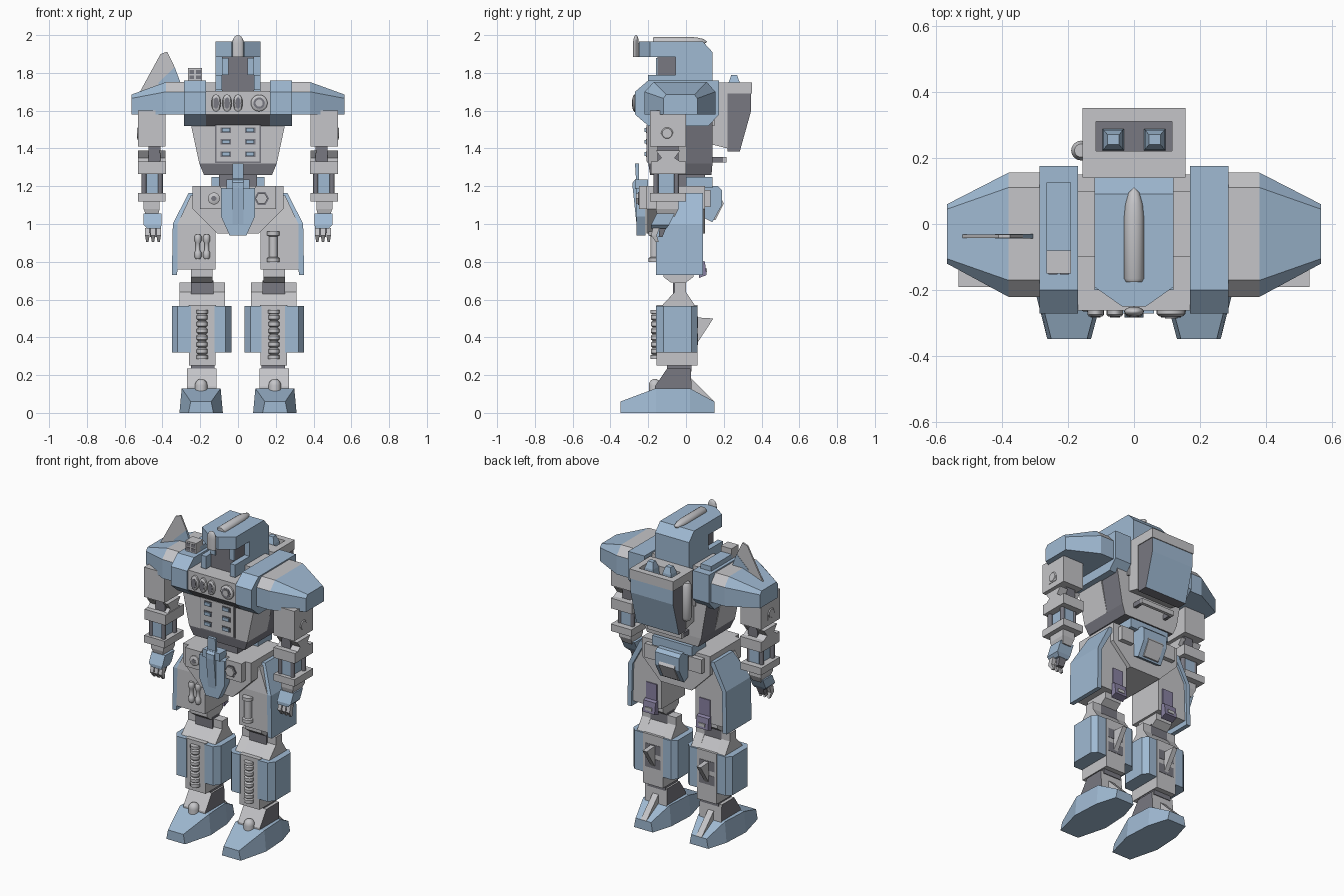
import bpy, bmesh, math
from mathutils import Vector


def material(name, rgb):
    m = bpy.data.materials.new(name)
    m.diffuse_color = (*rgb, 1)
    return m


BLUE = material("pale_blue", (0.35, 0.49, 0.65))
GREY = material("light_grey", (0.56, 0.56, 0.58))
DARK = material("dark_grey", (0.19, 0.19, 0.22))
PURPLE = material("muted_purple", (0.25, 0.22, 0.36))


def loft(name, mat, rings, mir=False, smooth=False, rule=None):
    """Skin closed rings of 3D points, cap both ends, optionally mirror in x.
    rule = (second material, test on face centre)."""
    bm = bmesh.new()
    for s in ((1, -1) if mir else (1,)):
        vs = [[bm.verts.new((p[0] * s, p[1], p[2])) for p in r] for r in rings]
        n = len(rings[0])
        for a, b in zip(vs, vs[1:]):
            for i in range(n):
                j = (i + 1) % n
                bm.faces.new((a[i], a[j], b[j], b[i]))
        bm.faces.new(vs[0][::-1])
        bm.faces.new(vs[-1])
    bmesh.ops.recalc_face_normals(bm, faces=bm.faces)
    if rule:
        for f in bm.faces:
            c = f.calc_center_median()
            f.material_index = int(rule[1](Vector((abs(c.x), c.y, c.z))))
    me = bpy.data.meshes.new(name)
    bm.to_mesh(me)
    bm.free()
    me.materials.append(mat)
    if rule:
        me.materials.append(rule[0])
    ob = bpy.data.objects.new(name, me)
    bpy.context.collection.objects.link(ob)
    if smooth:
        bpy.ops.object.select_all(action='DESELECT')
        ob.select_set(True)
        bpy.context.view_layer.objects.active = ob
        bpy.ops.object.shade_smooth_by_angle(angle=math.radians(40))
    return ob


def rects(name, mat, secs, mir=False, **k):
    """Stack of rectangles (z, x0, x1, y0, y1)."""
    return loft(name, mat, [[(a, c, z), (b, c, z), (b, d, z), (a, d, z)]
                            for z, a, b, c, d in secs], mir, **k)


def box(name, mat, x0, x1, y0, y1, z0, z1, mir=False, **k):
    return rects(name, mat, [(z0, x0, x1, y0, y1), (z1, x0, x1, y0, y1)], mir, **k)


def prism(name, mat, axis, pts, a, b, mir=False, **k):
    """Extrude a 2D outline along x (y,z points), y (x,z) or z (x,y)."""
    def put(p, h):
        q = list(p)
        q.insert('xyz'.index(axis), h)
        return q
    return loft(name, mat, [[put(p, h) for p in pts] for h in (a, b)], mir, **k)


def lathe(name, mat, axis, c, prof, n=16, mir=False, wide=(1, 1), smooth=True):
    """Turned part: profile of (radius, height) about an axis through c."""
    rings = []
    for r, h in prof:
        ring = []
        for i in range(n):
            t = 2 * math.pi * i / n
            q = [r * wide[0] * math.cos(t), r * wide[1] * math.sin(t)]
            q.insert('xyz'.index(axis), h)
            ring.append([u + v for u, v in zip(q, c)])
        rings.append(ring)
    return loft(name, mat, rings, mir, smooth)


def dome(r, h0, h1, tip):
    """Profile of a rod with a rounded far end."""
    return [(r, h0)] + [(max(r * math.cos(t), .001), h1 + tip * math.sin(t))
                        for t in [math.pi / 2 * i / 5 for i in range(6)]]


# --- head ---
prism("helmet_brow", BLUE, 'z', [(-.12, .05), (.12, .05), (.12, -.19), (.035, -.25),
                                 (-.035, -.25), (-.12, -.19)], 1.885, 1.965)
prism("helmet_back", BLUE, 'x', [(-.055, 1.70), (-.055, 1.965), (.09, 1.965),
                                 (.14, 1.91), (.14, 1.70)], -.12, .12)
box("face", DARK, -.085, .085, -.15, -.05, 1.70, 1.89)
box("jaw_guard", BLUE, .085, .12, -.2, -.05, 1.71, 1.79, True)
box("face_cheek", BLUE, .05, .084, -.158, -.15, 1.79, 1.88, True)
box("collar_tab", GREY, .12, .17, -.1, .1, 1.70, 1.75, True)
lathe("top_crest", GREY, 'y', (0, 0, 1.965), [(.024, -.175), (.03, -.165), (.03, .02),
      (.026, .06), (.016, .095), (.001, .11)], 16, wide=(1, .85))
lathe("front_crest", GREY, 'z', (0, -.265, 0), dome(.03, 1.885, 1.955, .045), 16, wide=(1, .5))

# --- chest ---
prism("chest_core", GREY, 'x', [(-.2, 1.52), (-.262, 1.58), (-.262, 1.705), (.15, 1.705),
                                (.15, 1.52)], -.17, .17, rule=(DARK, lambda c: c.z < 1.56))
prism("chest_block", BLUE, 'x', [(-.2, 1.52), (-.27, 1.58), (-.27, 1.70), (-.2, 1.76),
                                 (.175, 1.76), (.175, 1.58), (.12, 1.52)], .17, .285, True)


def octo(x, y0, y1, t0, t1, zm, zt):
    return [(x, y0, 1.58), (x, y0, zm), (x, t0, zt), (x, t1, zt), (x, y1, zm), (x, y1, 1.58)]


loft("shoulder", BLUE, [octo(.28, -.22, .155, -.17, .11, 1.70, 1.752),
                        octo(.38, -.22, .155, -.17, .11, 1.70, 1.752),
                        octo(.565, -.12, .06, -.105, .045, 1.665, 1.685)], True,
     rule=(GREY, lambda c: c.z > 1.7 and c.x < .38))
for i in range(3):
    x = -.116 + .058 * i
    lathe("oblong_ring", GREY, 'y', (x, -.262, 1.64), [(.5, .002), (.5, -.012), (.4, -.018)],
          20, wide=(.05, .092))
    lathe("oblong_slot", DARK, 'y', (x, -.28, 1.64), [(.3, .002), (.3, -.002)], 16, wide=(.05, .1))
lathe("round_lamp_rim", GREY, 'y', (.112, -.262, 1.64), [(.044, .002), (.044, -.01), (.034, -.018)], 20)
lathe("round_lamp_ring", DARK, 'y', (.112, -.28, 1.64), [(.03, .002), (.03, -.002)], 20)
lathe("round_lamp_hub", GREY, 'y', (.112, -.282, 1.64), [(.019, .002), (.019, -.003)], 16)
box("launcher", BLUE, -.265, -.19, -.145, .125, 1.75, 1.79)
box("launcher_muzzle", GREY, -.265, -.19, -.15, -.08, 1.75, 1.825)
for x in (-.245, -.21):
    for z in (1.777, 1.805):
        box("launcher_port", DARK, x - .013, x + .013, -.153, -.149, z - .01, z + .01)
prism("fin", GREY, 'y', [(-.53, 1.68), (-.41, 1.90), (-.375, 1.912), (-.335, 1.83), (-.42, 1.75),
                         (-.42, 1.68)], -.042, -.032)
prism("fin_root", BLUE, 'y', [(-.42, 1.68), (-.42, 1.75), (-.335, 1.83), (-.305, 1.75),
                              (-.305, 1.70)], -.044, -.03)

# --- torso ---
rects("torso_front", GREY, [(1.26, -.18, .18, -.19, 0), (1.32, -.205, .205, -.2, 0),
                            (1.53, -.25, .25, -.2, 0)], rule=(DARK, lambda c: c.z < 1.32 and c.y < -.05))
rects("torso_back", DARK, [(1.26, -.18, .18, 0, .135), (1.32, -.205, .205, 0, .14),
                           (1.58, -.25, .25, 0, .14)], rule=(GREY, lambda c: c.y > .12))
box("belly_panel", GREY, -.115, .115, -.208, -.19, 1.33, 1.525)
box("belly_rim", DARK, -.122, .122, -.204, -.19, 1.322, 1.528)
for x in (-.064, .064):
    for z in (1.37, 1.435, 1.497):
        box("button_base", DARK, x - .028, x + .028, -.212, -.206, z - .015, z + .015)
        box("button", BLUE, x - .022, x + .022, -.22, -.21, z - .01, z + .01)

# --- backpack ---
prism("pack_frame", GREY, 'x', [(.14, 1.42), (.14, 1.75), (.22, 1.75), (.22, 1.40)], -.155, .155)
prism("pack_body", DARK, 'x', [(.22, 1.385), (.22, 1.70), (.345, 1.70), (.345, 1.6), (.285, 1.385)],
      -.15, .15, rule=(BLUE, lambda c: c.y > .3 and c.z < 1.69))
for x0, x1, y0, y1 in ((-.155, -.115, .2, .35), (.115, .155, .2, .35),
                       (-.115, .115, .31, .35), (-.115, .115, .2, .205)):
    box("pack_rim", GREY, x0, x1, y0, y1, 1.69, 1.75)
rects("pack_thruster", BLUE, [(1.69, .03, .096, .222, .288), (1.75, .034, .092, .226, .284),
                              (1.79, .045, .08, .24, .27)], True)
lathe("pack_tube", GREY, 'z', (-.16, .222, 0), [(.02, 1.46), (.03, 1.48), (.03, 1.68), (.02, 1.7)])
box("pack_handle", GREY, -.12, .12, .195, .215, 1.325, 1.355)
box("pack_handle_arm", DARK, .1, .12, .13, .2, 1.325, 1.355, True)

# --- arms ---
box("upper_arm", GREY, .385, .53, -.19, 0, 1.41, 1.60, True)
lathe("arm_stud", GREY, 'x', (0, -.1, 1.48), [(.034, .52), (.034, .528), (.026, .535)], 16, True)
box("arm_side_plate", GREY, .52, .533, -.13, -.065, 1.445, 1.48, True)
box("elbow_core", DARK, .41, .475, -.15, -.04, 1.32, 1.42, True)
for x0, x1 in ((.385, .415), (.475, .53)):
    prism("elbow_fork", GREY, 'x', [(-.18, 1.27), (-.18, 1.31), (-.13, 1.35), (-.16, 1.39), (-.03, 1.39),
                                    (-.06, 1.35), (0, 1.31), (0, 1.27)], x0, x1, True)
box("forearm_top", GREY, .38, .53, -.185, 0, 1.265, 1.33, True)
for x in (.412, .498):
    for y in (-.16, -.05):
        lathe("forearm_rod", DARK, 'z', (x, y, 0), [(.014, 1.15), (.014, 1.27)], 10, True)
box("forearm_core", BLUE, .42, .488, -.165, -.04, 1.15, 1.27, True)
box("forearm_cuff", GREY, .385, .53, -.19, 0, 1.12, 1.165, True)
rects("wrist", GREY, [(1.04, .425, .485, -.15, -.06), (1.08, .415, .5, -.16, -.04),
                      (1.13, .415, .5, -.16, -.04)], True)
rects("hand", BLUE, [(.975, .41, .48, -.185, -.105), (.995, .405, .5, -.185, -.09),
                     (1.055, .405, .5, -.155, -.06)], True)
for x in (.408, .438, .468):
    rects("finger", GREY, [(.905, x + .006, x + .018, -.16, -.145), (.94, x, x + .024, -.185, -.155),
                           (.98, x, x + .024, -.175, -.14)], True)
rects("thumb", DARK, [(.93, .425, .465, -.145, -.125), (.98, .42, .47, -.14, -.105)], True)

# --- waist and hips ---
box("waist", DARK, -.1, .1, -.15, .1, 1.15, 1.27)
box("waist_back", BLUE, -.14, .14, 0, .14, 1.19, 1.25)
prism("pelvis", GREY, 'y', [(-.24, 1.08), (-.24, 1.2), (.24, 1.2), (.24, 1.08), (.11, .95),
                            (-.11, .95)], -.21, .1)
box("hip_box", GREY, .09, .2, -.25, -.2, 1.08, 1.2, True)
loft("front_guard", BLUE, [[(x, y, z) for x, z in [(-.09, 1.19), (.09, 1.19), (.09, 1.04), (.045, .94),
      (-.045, .94), (-.09, 1.04)]] for y in (-.262, -.215)])
prism("front_guard_ridge", BLUE, 'x', [(-.25, 1.19), (-.25, 1.32), (-.27, 1.32), (-.265, 1.24),
                                       (-.282, 1.22), (-.282, 1.19), (-.262, 1.0)], -.028, .028)
box("guard_clip", BLUE, -.06, .06, -.27, -.2, 1.185, 1.235)
lathe("hip_bolt", GREY, 'y', (-.128, -.25, 1.135), [(.032, .002), (.032, -.01), (.026, -.014)], 16)
lathe("hip_bolt_hole", DARK, 'y', (-.128, -.264, 1.135), [(.014, .002), (.014, -.002)], 12)
lathe("hip_hex", DARK, 'y', (.125, -.25, 1.135), [(.04, .002), (.04, -.004)], 6, smooth=False)
lathe("hip_hex_cap", GREY, 'y', (.125, -.254, 1.135), [(.032, .002), (.032, -.01)], 6, smooth=False)
prism("rear_guard", BLUE, 'x', [(.1, 1.2), (.17, 1.2), (.19, 1.18), (.19, 1.1), (.14, 1.01), (.1, 1.03)], -.085, .085)
prism("rear_plate", GREY, 'x', [(.188, 1.13), (.2, 1.11), (.155, 1.02), (.14, 1.02)], -.055, .055)
box("rear_hip_block", GREY, .11, .2, .08, .13, 1.09, 1.18, True)

# --- thighs ---
rects("thigh", GREY, [(.76, .12, .32, -.16, .075), (1.0, .12, .32, -.16, .075),
                      (1.15, .12, .25, -.14, .075)], True)
rects("thigh_skirt", BLUE, [(.73, .322, .35, -.16, .09), (1.0, .315, .345, -.16, .09),
                            (1.165, .225, .262, -.1, .09)], True)
rects("lower_thigh", GREY, [(.69, .135, .25, -.08, .0), (.72, .135, .25, -.12, .04),
                            (.77, .135, .25, -.12, .04)], True)
for x in (-.212, -.166):
    lathe("thigh_peg", GREY, 'z', (x, -.165, 0), [(.012, .815), (.018, .825), (.018, .85), (.012, .86),
          (.012, .9), (.018, .91), (.018, .935), (.012, .945)], 12)
lathe("thigh_spool", GREY, 'z', (.187, -.165, 0), [(.033, .80), (.033, .82), (.023, .825), (.023, .935),
      (.033, .94), (.033, .96)], 16)
box("thigh_back_patch", PURPLE, .15, .225, .07, .081, .80, .91, True)
prism("thigh_back_clip", PURPLE, 'x', [(.07, .715), (.07, .81), (.1, .80), (.11, .73)], .145, .23, True)
box("clip_slot", GREY, .165, .21, .1, .112, .745, .765, True)

# --- knees and shins ---
box("knee_core", DARK, .13, .25, -.07, .0, .56, .70, True)
for x0, x1 in ((.07, .13), (.25, .31)):
    prism("knee_fork", GREY, 'x', [(-.13, .565), (-.06, .64), (-.06, .69), (0, .69), (0, .64), (.05, .565)],
          x0, x1, True)
prism("knee_front", GREY, 'x', [(-.13, .565), (-.065, .635), (0, .635), (.05, .565)], .13, .25, True)
box("shin_core", GREY, .12, .26, -.155, .062, .25, .57, True)
for out, inn, e in ((.35, .25, -.03), (.035, .125, .03)):
    prism("shin_pad", BLUE, 'z', [(inn, -.16), (out + e, -.16), (out, -.12), (out, .03), (out + e, .06),
                                  (inn, .06)], .32, .567, True)
lathe("shin_ribs", GREY, 'z', (.19, -.158, 0), [(.03, .285), (.03, .305)] +
      [(r, .31 + .036 * i + d) for i in range(6) for r, d in
       ((.02, 0), (.029, .007), (.029, .026), (.02, .033))] + [(.03, .527), (.03, .545)], 14, True)
for z in (.36, .45):
    box("shin_back_recess", DARK, .135, .245, .055, .064, z, z + .06, True)
prism("shin_back_fin", GREY, 'x', [(.06, .505), (.145, .50), (.06, .37)], .175, .205, True)

# --- ankles and feet ---
box("ankle_band", DARK, .125, .25, -.1, .03, .22, .26, True)
prism("ankle", GREY, 'x', [(-.165, .12), (-.165, .14), (-.1, .235), (.025, .235), (.03, .12)],
      .115, .27, True, rule=(DARK, lambda c: c.x > .26 or c.x < .12))
prism("heel_strut", GREY, 'x', [(.02, .06), (.02, .19), (.15, .06)], .175, .215, True)
lathe("toe_stud", GREY, 'z', (.195, -.165, 0), dome(.033, .1, .145, .035), 14, True)


def sole(y, x0, x1, top):
    return [(x0, y, 0), (x1, y, 0), (x1 - .012, y, top), (x0 + .012, y, top)]


loft("foot", BLUE, [sole(-.348, .13, .262, .06), sole(-.16, .08, .31, .13), sole(.02, .09, .30, .13),
                    sole(.15, .13, .262, .06)], True)
